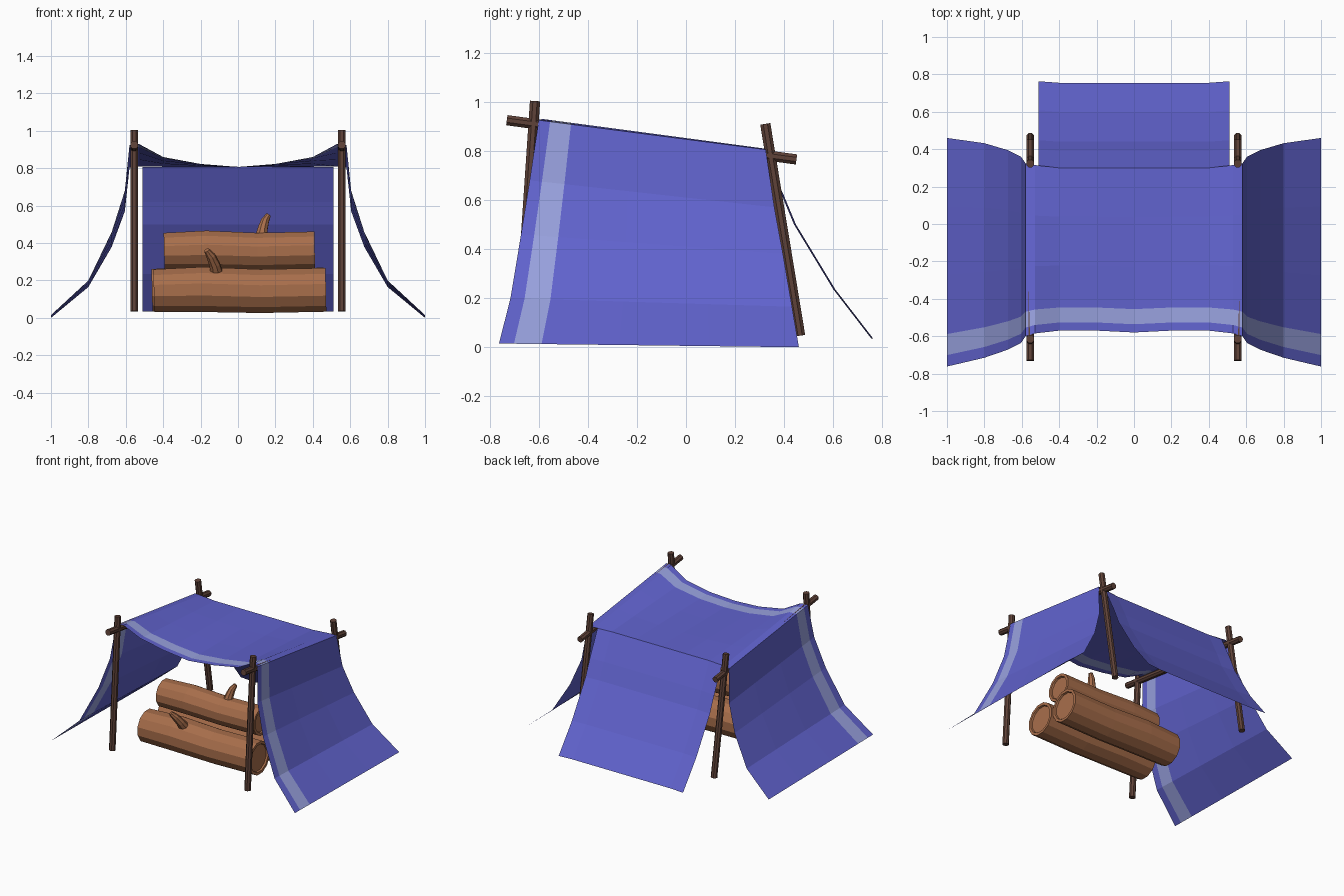
import bpy, bmesh, math
from mathutils import Vector

if "Cube" in bpy.data.objects:
    bpy.data.objects.remove(bpy.data.objects["Cube"])


def material(name, rgb):
    m = bpy.data.materials.new(name)
    lin = [((c / 255 + 0.055) / 1.055) ** 2.4 for c in rgb]
    m.diffuse_color = (*lin, 1)
    m.use_nodes = True
    m.node_tree.nodes["Principled BSDF"].inputs["Base Color"].default_value = m.diffuse_color
    return m


CLOTH = material("blue cloth", (97, 99, 206))
STRIPE = material("pale stripe", (152, 161, 222))
POLE = material("dark wood", (95, 66, 56))
LOG = material("log wood", (168, 110, 75))


def finish(bm, name, mats):
    me = bpy.data.meshes.new(name)
    bm.to_mesh(me)
    bm.free()
    for m in mats:
        me.materials.append(m)
    ob = bpy.data.objects.new(name, me)
    bpy.context.collection.objects.link(ob)
    return ob


def tube(name, path, radii, sides, mat, recess=0):
    """Capped tube along a path; recess sinks an inset disc into each end."""
    bm = bmesh.new()
    pts = [Vector(p) for p in path]
    rings = []
    for i, p in enumerate(pts):
        d = (pts[min(i + 1, len(pts) - 1)] - pts[max(i - 1, 0)]).normalized()
        ref = Vector((0, 0, 1)) if abs(d.x) > 0.7 else Vector((1, 0, 0))
        u = d.cross(ref).normalized()
        v = d.cross(u)
        rings.append([bm.verts.new(p + radii[i] * (math.cos(a) * u + math.sin(a) * v))
                      for a in (2 * math.pi * (k + 0.5) / sides for k in range(sides))])
    for a, b in zip(rings, rings[1:]):
        for k in range(sides):
            j = (k + 1) % sides
            bm.faces.new((a[k], a[j], b[j], b[k]))
    caps = [bm.faces.new(rings[0][::-1]), bm.faces.new(rings[-1])]
    bmesh.ops.recalc_face_normals(bm, faces=bm.faces)
    if recess:
        bmesh.ops.inset_individual(bm, faces=caps, thickness=0.02)
        bmesh.ops.inset_individual(bm, faces=caps, thickness=0.004, depth=-recess)
    return finish(bm, name, [mat])


def sheet(name, grid, stripe_row=None):
    """Cloth surface from a grid of points (columns of rows)."""
    bm = bmesh.new()
    vs = [[bm.verts.new(p) for p in col] for col in grid]
    for a, b in zip(vs, vs[1:]):
        for r in range(len(a) - 1):
            f = bm.faces.new((a[r], b[r], b[r + 1], a[r + 1]))
            f.material_index = int(r == stripe_row)
    return finish(bm, name, [CLOTH, STRIPE])


# Roof and side flaps: x, front edge (y, z), rear edge (y, z), right half
half = [
    (0.00, -0.58, 0.807, 0.30, 0.808),
    (0.20, -0.57, 0.823, 0.30, 0.808),
    (0.40, -0.57, 0.860, 0.30, 0.808),
    (0.53, -0.585, 0.930, 0.315, 0.810),
    (0.58, -0.60, 0.925, 0.325, 0.805),
    (0.605, -0.637, 0.68, 0.36, 0.57),
    (0.675, -0.672, 0.46, 0.395, 0.38),
    (0.80, -0.715, 0.20, 0.432, 0.165),
    (1.00, -0.762, 0.015, 0.46, 0.0),
]
profile = [(-x, *rest) for x, *rest in half[:0:-1]] + half
sheet("canopy", [[(x, fy + (ry - fy) * t, fz + (rz - fz) * t)
                  for t in (0, 0.05, 0.142, 0.4, 0.7, 1)]
                 for x, fy, fz, ry, rz in profile], stripe_row=1)

# Rear flap
drop = [(0.755, 0.035), (0.60, 0.236), (0.44, 0.50), (0.39, 0.62), (0.30, 0.808)]
sheet("rear_flap", [[(x, y + (0.008 if abs(x) > 0.5 else 0), z) for y, z in drop[::-1]]
                    for x in (0.51, 0.4, 0.2, 0, -0.2, -0.4, -0.51)])

# Poles and side beams
for side, s in (("right", 0.555), ("left", -0.555)):
    for name, a, b in (("front_pole", (-0.68, 0.035), (-0.615, 1.003)),
                       ("rear_pole", (0.465, 0.047), (0.323, 0.91)),
                       ("side_beam", (-0.73, 0.925), (0.45, 0.765))):
        tube(f"{name}_{side}", [(s, *a), (s, *b)], [0.0225] * 2, 8, POLE)

# Logs
for name, x0, x1, y, z, r in (("front_log", -0.45, 0.47, -0.42, 0.146, 0.121),
                              ("back_log", -0.46, 0.46, -0.18, 0.148, 0.121),
                              ("top_log", -0.395, 0.41, -0.30, 0.358, 0.103)):
    L = x1 - x0
    tube(name, [(x0, y, z), (x0 + 0.28 * L, y, z + 0.006),
                (x0 + 0.62 * L, y, z - 0.003), (x1, y, z + 0.004)],
         [r * 0.97, r * 1.03, r, r], 12, LOG, recess=0.012)

# Branch stubs
tube("front_branch", [(-0.11, -0.45, 0.22), (-0.125, -0.495, 0.285),
                      (-0.145, -0.525, 0.33), (-0.168, -0.548, 0.362)],
     [0.038, 0.03, 0.025, 0.015], 8, LOG)
tube("top_branch", [(0.125, -0.295, 0.43), (0.133, -0.285, 0.48),
                    (0.145, -0.272, 0.52), (0.163, -0.26, 0.55)],
     [0.036, 0.028, 0.023, 0.014], 8, LOG)
